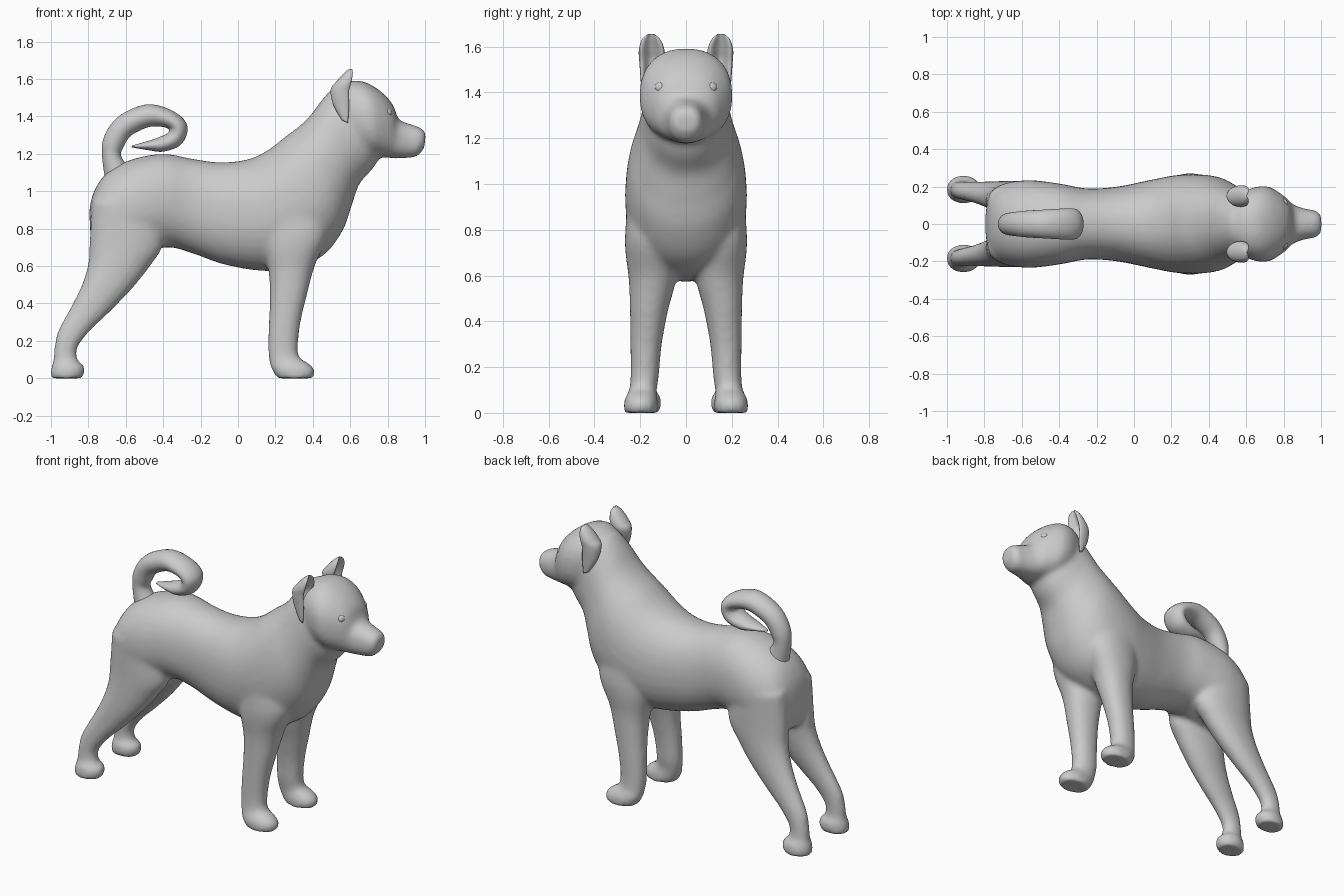
import bpy, bmesh
from math import sin, cos, pi, copysign

SIDES = 32


def spline(rows, steps=5):
    """Catmull-Rom interpolation of the station rows."""
    out = []
    n = len(rows)
    for i in range(n - 1):
        p0, p1, p2, p3 = rows[max(i - 1, 0)], rows[i], rows[i + 1], rows[min(i + 2, n - 1)]
        for k in range(steps):
            t = k / steps
            out.append([0.5 * (2 * b + (c - a) * t + (2 * a - 5 * b + 4 * c - d) * t * t
                               + (3 * b - a - 3 * c + d) * t ** 3)
                        for a, b, c, d in zip(p0, p1, p2, p3)])
    out.append(list(rows[-1]))
    return out


def loft(bm, rows, side=1, power=2.0, dent=0.0):
    """Closed skin over stations: edge point A (x,z), edge point B (x,z), centre y, half width."""
    rings = []
    for ax, az, bx, bz, yc, w in spline(rows):
        ring = []
        for k in range(SIDES):
            t = 2 * pi * k / SIDES
            c = copysign(abs(cos(t)) ** (2 / power), cos(t))
            s = copysign(abs(sin(t)) ** (2 / power), sin(t))
            if c > 0:
                c *= 1 - dent * c ** 3
            ring.append(bm.verts.new(((ax + bx) / 2 + c * (ax - bx) / 2,
                                      side * (yc + s * w),
                                      (az + bz) / 2 + c * (az - bz) / 2)))
        rings.append(ring)
    faces = [bm.faces.new(rings[0]), bm.faces.new(rings[-1])]
    for r, q in zip(rings, rings[1:]):
        for k in range(SIDES):
            j = (k + 1) % SIDES
            faces.append(bm.faces.new((r[k], r[j], q[j], q[k])))
    bmesh.ops.recalc_face_normals(bm, faces=faces)


def finish(bm, name):
    me = bpy.data.meshes.new(name)
    bm.to_mesh(me)
    bm.free()
    for p in me.polygons:
        p.use_smooth = True
    ob = bpy.data.objects.new(name, me)
    bpy.context.collection.objects.link(ob)
    return ob


def centred(rows):
    return [(a, b, c, d, 0, w) for a, b, c, d, w in rows]


# torso and neck: back point, belly point, half width
torso = centred([
    (-.795, .90, -.79, .78, .07), (-.77, 1.00, -.76, .68, .17),
    (-.70, 1.10, -.68, .65, .215), (-.57, 1.17, -.55, .66, .235),
    (-.40, 1.20, -.38, .70, .215), (-.25, 1.175, -.25, .67, .19),
    (-.10, 1.155, -.08, .61, .20), (.05, 1.17, .12, .575, .235),
    (.16, 1.22, .30, .585, .262), (.25, 1.29, .46, .66, .265),
    (.33, 1.35, .56, .79, .25), (.39, 1.41, .61, .93, .22),
    (.45, 1.49, .65, 1.04, .195), (.52, 1.56, .72, 1.12, .175),
    (.60, 1.57, .77, 1.20, .15)])

# head and muzzle
head = centred([
    (.48, 1.50, .55, 1.25, .13), (.56, 1.575, .62, 1.20, .175),
    (.64, 1.592, .68, 1.19, .20), (.71, 1.57, .73, 1.185, .20),
    (.78, 1.52, .77, 1.183, .17), (.83, 1.46, .81, 1.178, .135),
    (.86, 1.385, .84, 1.176, .105), (.92, 1.36, .91, 1.178, .082),
    (.98, 1.338, .96, 1.188, .072), (1.005, 1.31, .995, 1.23, .05)])

# legs: front/back edge points, centre y, half width
front_leg = [
    (.45, 1.00, .14, .95, .15, .10), (.48, .78, .14, .72, .155, .112),
    (.41, .60, .165, .56, .148, .102), (.37, .45, .170, .42, .163, .082),
    (.335, .30, .164, .28, .175, .068), (.32, .17, .161, .16, .18, .062),
    (.33, .11, .168, .09, .188, .060), (.37, .085, .175, .06, .195, .068),
    (.408, .05, .19, .03, .197, .075), (.405, 0, .21, 0, .197, .073)]
hind_leg = [
    (-.78, .95, -.42, .90, .12, .11), (-.795, .72, -.40, .72, .125, .105),
    (-.80, .62, -.47, .60, .135, .095), (-.835, .50, -.57, .475, .15, .08),
    (-.90, .37, -.69, .35, .165, .062), (-.96, .26, -.79, .255, .175, .052),
    (-.98, .18, -.86, .16, .18, .048), (-.987, .10, -.855, .095, .182, .052),
    (-.995, .07, -.825, .07, .182, .07), (-1.003, .03, -.82, .03, .185, .075),
    (-1.0, 0, -.835, 0, .185, .07)]

bm = bmesh.new()
loft(bm, torso, power=2.2)
loft(bm, head, power=2.3)
for s in (1, -1):
    loft(bm, front_leg, s, 2.2)
    loft(bm, hind_leg, s, 2.1)
body = finish(bm, "dog_body")
rm = body.modifiers.new("fuse", 'REMESH')
rm.mode = 'VOXEL'
rm.voxel_size = 0.014
rm.use_smooth_shade = True
sm = body.modifiers.new("soften", 'SMOOTH')
sm.factor = 0.5
sm.iterations = 10

# curled tail: outer edge, inner edge, half width
bm = bmesh.new()
loft(bm, centred([
    (-.71, 1.06, -.58, 1.12, .065), (-.727, 1.19, -.625, 1.19, .055),
    (-.72, 1.28, -.61, 1.24, .06), (-.67, 1.37, -.58, 1.29, .066),
    (-.59, 1.43, -.535, 1.32, .072), (-.48, 1.465, -.47, 1.345, .077),
    (-.37, 1.44, -.41, 1.345, .082), (-.29, 1.385, -.375, 1.335, .083),
    (-.27, 1.32, -.37, 1.32, .08), (-.31, 1.245, -.385, 1.305, .075),
    (-.40, 1.212, -.42, 1.29, .065), (-.48, 1.22, -.47, 1.272, .05),
    (-.57, 1.235, -.565, 1.245, .012)]))
finish(bm, "tail")

# cupped ears
ear = [(.60, 1.36, .555, 1.38, .172, .02), (.625, 1.45, .51, 1.46, .162, .036),
       (.63, 1.53, .495, 1.54, .15, .054), (.64, 1.59, .52, 1.58, .15, .056),
       (.632, 1.632, .565, 1.63, .152, .04), (.615, 1.655, .595, 1.655, .152, .014)]
for s, label in ((1, "left"), (-1, "right")):
    bm = bmesh.new()
    loft(bm, ear, s, dent=1.1)
    finish(bm, label + "_ear")
    # eyes
    bm = bmesh.new()
    bmesh.ops.create_uvsphere(bm, u_segments=24, v_segments=12, radius=.026)
    bmesh.ops.translate(bm, verts=bm.verts, vec=(.797, s * .11, 1.42))
    finish(bm, label + "_eye")
